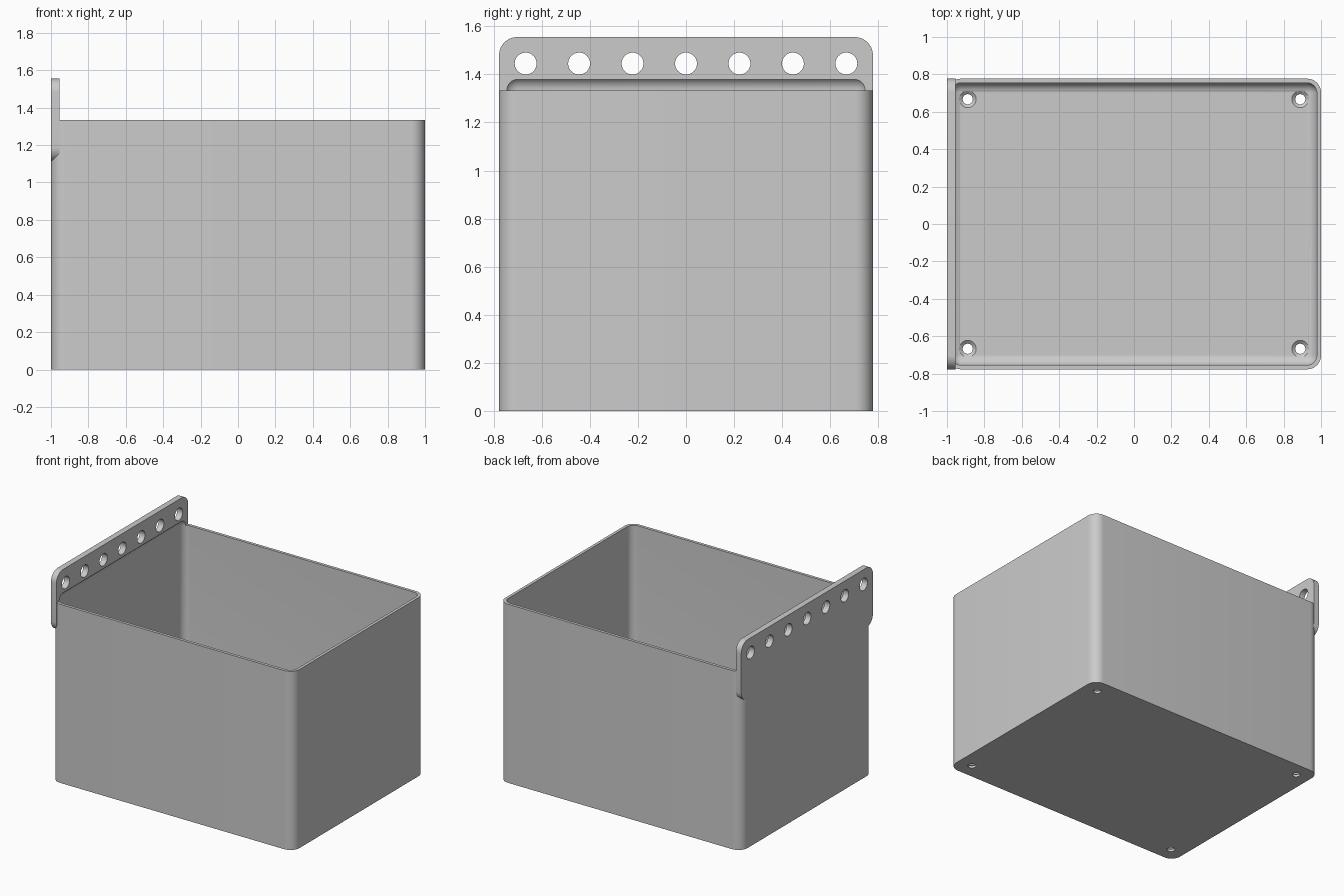
import bpy, bmesh, math
from mathutils import Matrix, Vector

if "Cube" in bpy.data.objects:
    bpy.data.objects.remove(bpy.data.objects["Cube"])

HALF_X, HALF_Y, RIM = 1.0, 0.777, 1.333
WALL, FLOOR = 0.022, 0.033
OUTER_R, INNER_R = 0.075, 0.055
PLATE_X, PLATE_LOW, PLATE_TOP = -0.9555, 1.111, 1.555

grey = bpy.data.materials.new("plain grey")
grey.use_nodes = True
colour = (0.6, 0.6, 0.6, 1)
grey.diffuse_color = colour
grey.node_tree.nodes["Principled BSDF"].inputs["Base Color"].default_value = colour


def finish(bm, name):
    bmesh.ops.recalc_face_normals(bm, faces=bm.faces)
    mesh = bpy.data.meshes.new(name)
    bm.to_mesh(mesh)
    bm.free()
    mesh.materials.append(grey)
    obj = bpy.data.objects.new(name, mesh)
    bpy.context.collection.objects.link(obj)
    return obj


def rounded_block(name, low, high, radius, axis=None, segments=10):
    """Block with the edges along one axis rounded, or every edge if no axis."""
    low, high = Vector(low), Vector(high)
    bm = bmesh.new()
    bmesh.ops.create_cube(bm, size=1)
    for v in bm.verts:
        v.co = Vector([(a + b) / 2 + c * (b - a) for a, b, c in zip(low, high, v.co)])
    edges = [e for e in bm.edges if axis is None
             or abs((e.verts[0].co - e.verts[1].co).normalized()[axis]) > 0.9]
    bmesh.ops.bevel(bm, geom=edges, offset=radius, segments=segments,
                    profile=0.5, affect='EDGES')
    return finish(bm, name)


def drills(name, places, r1, r2, depth, turn=Matrix()):
    bm = bmesh.new()
    for place in places:
        bmesh.ops.create_cone(bm, cap_ends=True, segments=40, radius1=r1, radius2=r2,
                              depth=depth, matrix=Matrix.Translation(place) @ turn)
    return finish(bm, name)


def combine(target, other, operation):
    mod = target.modifiers.new(operation.lower(), 'BOOLEAN')
    mod.object, mod.operation, mod.solver = other, operation, 'EXACT'
    bpy.context.view_layer.objects.active = target
    bpy.ops.object.modifier_apply(modifier=mod.name)
    bpy.data.objects.remove(other)


# Outer shell and the hanging plate on one end
box = rounded_block("storage_bin", (-HALF_X, -HALF_Y, 0), (HALF_X, HALF_Y, RIM), OUTER_R, axis=2)
plate = rounded_block("hanging_plate", (-HALF_X, -HALF_Y, PLATE_LOW),
                      (PLATE_X, HALF_Y, PLATE_TOP), OUTER_R, axis=0)
combine(box, plate, 'UNION')

# Rounded cavity, which rises past the rim into the plate
cavity = rounded_block("cavity", (WALL - HALF_X, WALL - HALF_Y, FLOOR),
                       (HALF_X - WALL, HALF_Y - WALL, 1.39), INNER_R)
combine(box, cavity, 'DIFFERENCE')

# Row of holes through the plate
row = [(-HALF_X, i * 0.2222, 1.445) for i in range(-3, 4)]
combine(box, drills("plate_holes", row, 0.0455, 0.0455, 0.3,
                    Matrix.Rotation(math.pi / 2, 4, 'Y')), 'DIFFERENCE')

# Countersunk screw holes in the floor
corners = [(x, y) for x in (-0.889, 0.889) for y in (-0.667, 0.667)]
combine(box, drills("screw_holes", [(x, y, 0) for x, y in corners],
                    0.027, 0.027, 0.2), 'DIFFERENCE')
combine(box, drills("countersinks", [(x, y, FLOOR - 0.008) for x, y in corners],
                    0.025, 0.0455 + 0.0012, 0.019), 'DIFFERENCE')

# Smooth the rounded surfaces, keep hard edges
bpy.ops.object.select_all(action='DESELECT')
box.select_set(True)
bpy.context.view_layer.objects.active = box
bpy.ops.object.shade_smooth_by_angle(angle=math.radians(30))
